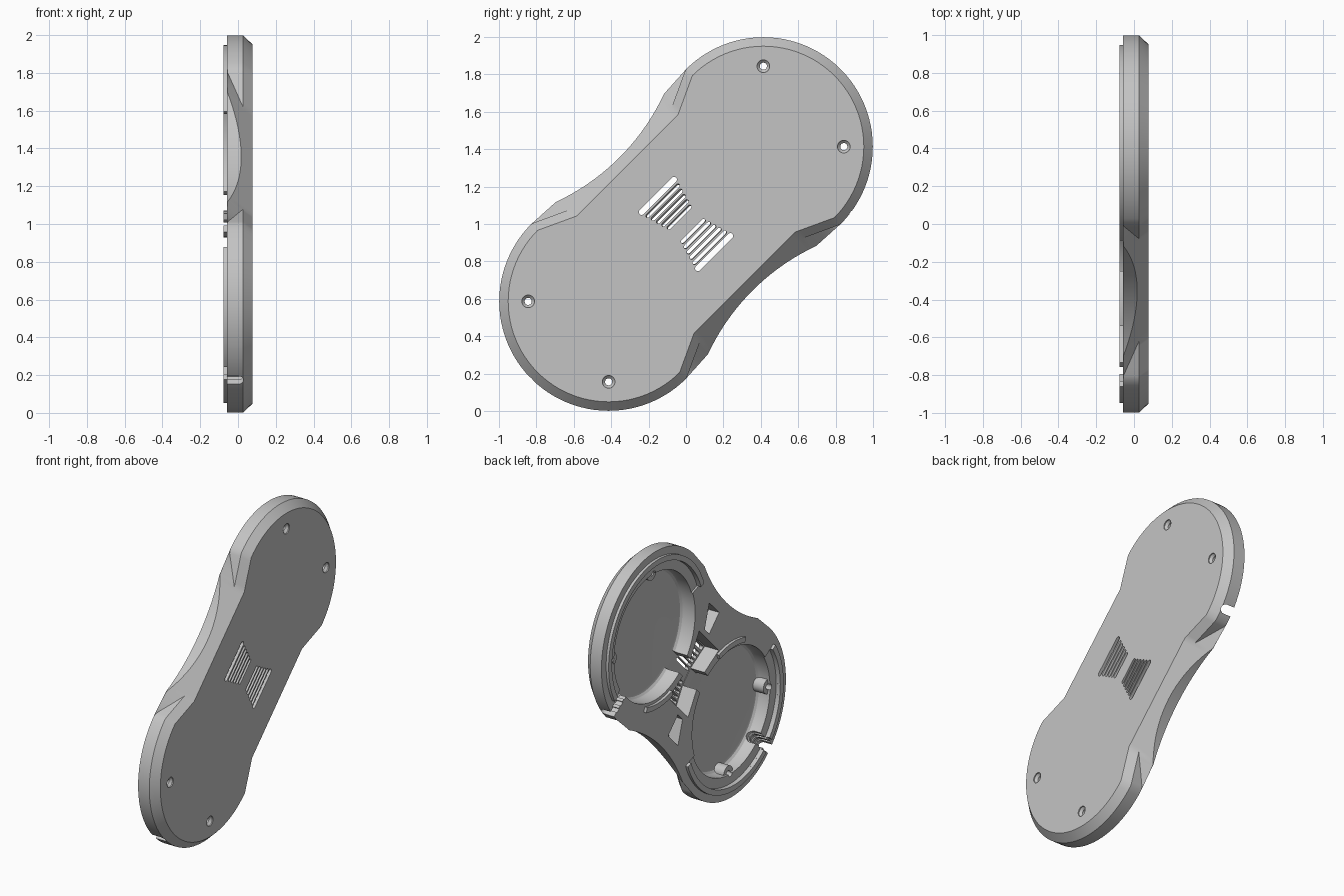
import bpy, bmesh, math
from mathutils import Matrix, Vector

if "Cube" in bpy.data.objects:
    bpy.data.objects.remove(bpy.data.objects["Cube"])

# Shell plane: u runs through both lobes, v across the waist, w is thickness
S = math.sqrt(0.5)
FRAME = Matrix(((0, 0, 1), (S, -S, 0), (S, S, 0)))
CENTRE, OUTER, INNER = 0.585, 0.585, 0.537
BACK, FACE, FLOOR, LIP = -0.058, 0.077, 0.048, -0.077
WAIST = 0.443

grey = bpy.data.materials.new("plain grey")
grey.use_nodes = True
grey.diffuse_color = (0.55, 0.55, 0.55, 1)
grey.node_tree.nodes["Principled BSDF"].inputs["Base Color"].default_value = grey.diffuse_color


def loft(name, loops, turn=1):
    """Skin matching loops and cap both ends; turn=-1 gives the half-turn copy."""
    bm = bmesh.new()
    rings = [[bm.verts.new(FRAME @ Vector((turn * u, turn * v, w)) + Vector((0, 0, 1)))
              for u, v, w in loop] for loop in loops]
    n = len(rings[0])
    for a, b in zip(rings, rings[1:]):
        for i in range(n):
            j = (i + 1) % n
            bm.faces.new((a[i], a[j], b[j], b[i]))
    bm.faces.new(rings[0][::-1])
    bm.faces.new(rings[-1])
    bmesh.ops.remove_doubles(bm, verts=bm.verts, dist=0.0001)
    bmesh.ops.recalc_face_normals(bm, faces=bm.faces)
    mesh = bpy.data.meshes.new(name)
    bm.to_mesh(mesh)
    bm.free()
    mesh.materials.append(grey)
    obj = bpy.data.objects.new(name, mesh)
    bpy.context.collection.objects.link(obj)
    return obj


def prism(name, pts, w0, w1, turn=1):
    return loft(name, [[(u, v, w) for u, v in pts] for w in (w0, w1)], turn)


def polar(r, deg, cu=CENTRE, cv=0):
    a = math.radians(deg)
    return cu + r * math.cos(a), cv + r * math.sin(a)


def lathe(name, cu, cv, profile, turn=1, n=32):
    return loft(name, [[(*polar(r, 360 * i / n, cu, cv), w) for i in range(n)]
                       for r, w in profile], turn)


def band(name, r0, r1, a0, a1, w0, w1, turn=1):
    n = max(3, int((a1 - a0) / 4))
    steps = [a0 + (a1 - a0) * i / n for i in range(n + 1)]
    pts = [polar(r1, a) for a in steps] + [polar(r0, a) for a in reversed(steps)]
    return prism(name, pts, w0, w1, turn)


def combine(tool, operation="DIFFERENCE"):
    mod = shell.modifiers.new("combine", "BOOLEAN")
    mod.operation, mod.solver, mod.object = operation, "EXACT", tool
    bpy.context.view_layer.objects.active = shell
    bpy.ops.object.modifier_apply(modifier=mod.name)
    bpy.data.objects.remove(tool)


# Shell: round chamfered lobes joined by a sloped, hollowed waist
def slope(v):
    return max(BACK, FACE - (v - WAIST))


def waist_column(u):
    t = max(0, (u - 0.382) / (CENTRE - 0.382))
    face = WAIST + t * (INNER - WAIST)
    wall = face + 0.05
    if u > 0.408:
        out = 0.575 + 0.01 * (u - 0.408) / (CENTRE - 0.408)
    else:
        out = 0.503 + 1.19 - math.sqrt(1.19 ** 2 - u * u)
    out = max(out, wall)
    return [(u, out, BACK), (u, out, slope(out)), (u, wall, slope(wall)),
            (u, wall, FACE - 0.05), (u, face, FACE)]


def lobe_column(deg):
    o, f = polar(OUTER, deg), polar(INNER, deg)
    return [(*o, BACK), (*o, BACK), (*o, BACK), (*o, FACE - 0.05), (*f, FACE)]


quarter = [lobe_column(90 * i / 24) for i in range(25)]
quarter += [waist_column(u) for u in (0.56, 0.52, 0.47, 0.408, 0.382)]
quarter += [waist_column(0.36 - 0.04 * i) for i in range(10)]


def flip(cols, su, sv):
    return [[(su * u, sv * v, w) for u, v, w in c] for c in cols]


half = quarter + flip(quarter[-2::-1], -1, 1)
columns = half + flip(half[-2:0:-1], 1, -1)
shell = loft("shell", list(zip(*columns)))

# Round pockets with a rolled floor edge, and a shallow seat around them
for turn in (1, -1):
    combine(band("seat_cut", 0.42, 0.497, -78, 115, -0.1, BACK + 0.012, turn))
    combine(lathe("pocket_cut", CENTRE, 0,
                  [(0.43, -0.1), (0.43, 0.018), (0.424, 0.033), (0.412, 0.044), (0.395, FLOOR)],
                  turn, 80))

# Vent chamber between the pockets, with a channel and side recesses
chamber = [(0.15, 0.235), (0.1, 0.04), (0.1, -0.04), (0.15, -0.235)]
chamber += [(-u, -v) for u, v in chamber]
combine(prism("chamber_cut", chamber[::-1], -0.1, FLOOR))
combine(prism("channel_cut", [(-0.22, -0.06), (0.22, -0.06), (0.22, 0.06), (-0.22, 0.06)],
              -0.1, FLOOR - 0.003))
for turn in (1, -1):
    combine(prism("recess_cut", [(0.03, 0.27), (0.1, 0.27), (0.18, 0.42), (0.03, 0.42)],
                  -0.1, 0.02, turn))

# Screw bosses with countersunk holes
for turn in (1, -1):
    for deg in (45, -45):
        cu, cv = polar(0.43, deg)
        combine(lathe("boss", cu, cv, [(0.05, -0.03), (0.05, 0.06)], turn), "UNION")
        combine(lathe("screw_cut", cu, cv,
                      [(0.019, -0.1), (0.019, 0.055), (0.034, 0.07), (0.034, 0.1)], turn))


# Vent slots, longer away from the centre
def slot(v, length, radius, lean):
    loops = []
    for w, shift in ((FLOOR - 0.02, lean), (0.1, 0)):
        right = [polar(radius, -90 + 30 * i, length, v + shift) for i in range(7)]
        left = [polar(radius, 90 + 30 * i, -length, v + shift) for i in range(7)]
        loops.append([(u, y, w) for u, y in right + left])
    return loft("slot_cut", loops)


for side in (1, -1):
    for i in range(6):
        end = i == 5
        combine(slot(side * (0.058 + 0.031 * i), 0.078 + 0.009 * i,
                     0.015 if end else 0.0105, 0 if end else (-0.02 if side > 0 else 0.01)))

# Raised locating lips and guide walls on the open side
for turn, gap in ((1, -78), (-1, 0)):
    spans = [(-74, 115)] if turn > 0 else [(-78, -5), (5, 115)]
    for a0, a1 in spans:
        combine(band("lip", 0.497, INNER - 0.003, a0, a1, LIP, BACK + 0.02, turn), "UNION")
    combine(band("guide_wall", 0.45, 0.485, 205, 240, LIP, BACK + 0.02, turn), "UNION")

    # Cable notch through the rim with ribs for strain relief
    a = math.radians(-82 if turn > 0 else 0)
    d, t = Vector((math.cos(a), math.sin(a))), Vector((-math.sin(a), math.cos(a)))
    loops = []
    edges = [(0.39, 0.038), (0.45, 0.038), (0.45, 0.03), (0.47, 0.03), (0.47, 0.038),
             (0.5, 0.038), (0.5, 0.03), (0.52, 0.03), (0.52, 0.038), (0.55, 0.038),
             (0.55, 0.03), (0.62, 0.03)]
    for r, h in edges:
        arc = [(h * math.cos(math.radians(k)), h * math.sin(math.radians(k)))
               for k in range(0, 181, 20)]
        pts = [(h, -0.1)] + arc + [(-h, -0.1)]
        loops.append([(CENTRE + r * d.x + s * t.x, r * d.y + s * t.y, w) for s, w in pts])
    combine(loft("notch_cut", loops, turn))

# Smooth rounds, keep edges crisp
bpy.ops.object.select_all(action="DESELECT")
shell.select_set(True)
bpy.context.view_layer.objects.active = shell
bpy.ops.object.shade_smooth_by_angle(angle=math.radians(25))
